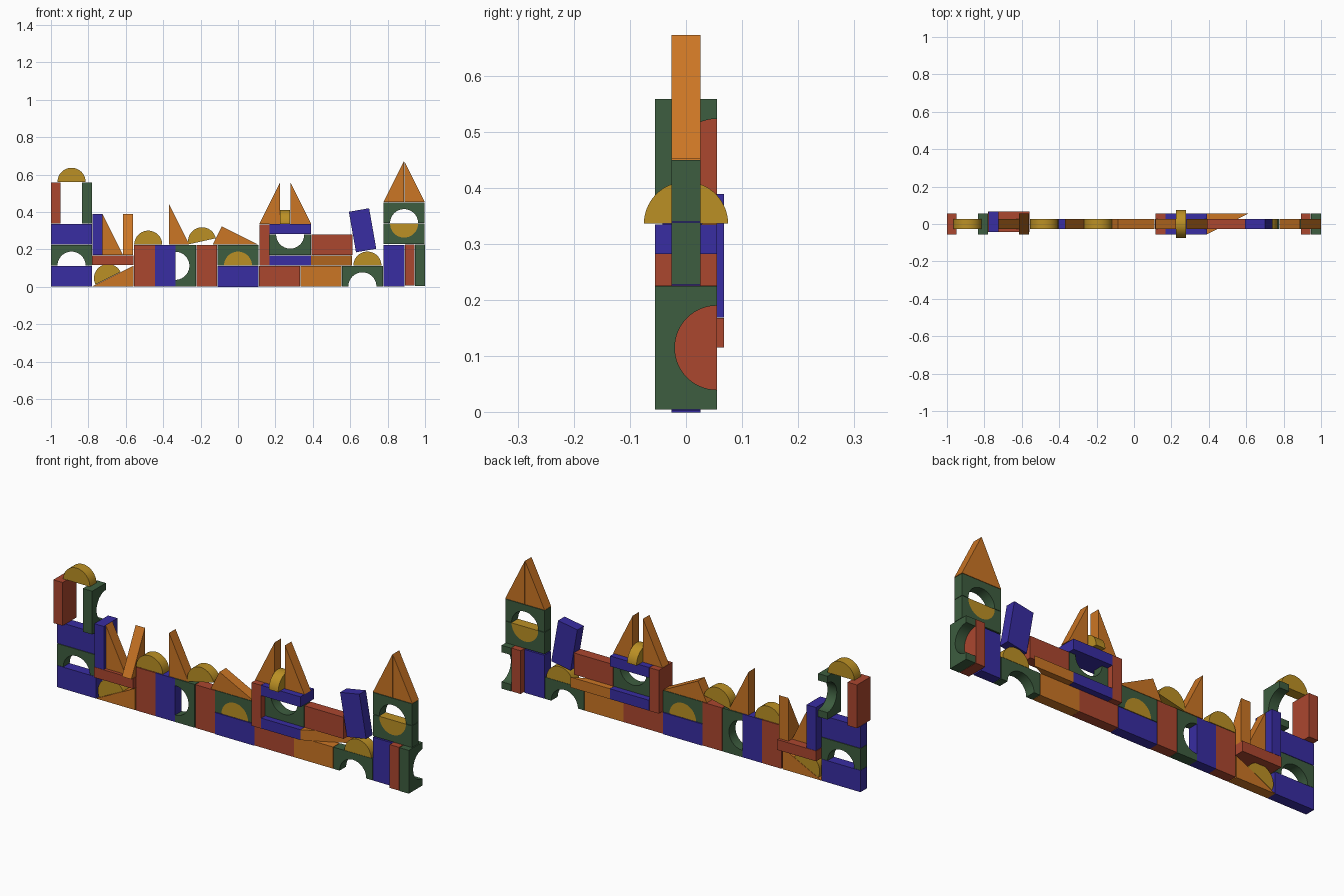
import bpy, bmesh, math
from mathutils import Matrix, Vector

if "Cube" in bpy.data.objects:
    bpy.data.objects.remove(bpy.data.objects["Cube"])


def paint(name, rgb):
    m = bpy.data.materials.new(name)
    m.use_nodes = True
    m.diffuse_color = (*rgb, 1)
    m.node_tree.nodes["Principled BSDF"].inputs["Base Color"].default_value = (*rgb, 1)
    return m


RED = paint("brick red", (0.41, 0.063, 0.028))
GREEN = paint("forest green", (0.047, 0.11, 0.05))
BLUE = paint("deep blue", (0.04, 0.026, 0.36))
ORANGE = paint("orange", (0.6, 0.18, 0.018))
GOLD = paint("gold", (0.5, 0.28, 0.018))

# Shared block sizes: long, half-long, thick, radius, and layer heights
L, H, T, R = 0.22, 0.11, 0.0525, 0.075
Z0, Z1, Z2, Z3, Z4 = 0.002, 0.113, 0.225, 0.336, 0.45


def arc(cv):
    return [(R * math.cos(math.pi * i / 28), cv + R * math.sin(math.pi * i / 28)) for i in range(29)]


# Profiles: box and arch are centred, wedge starts at its right angle, dome at its flat side
def box(w, h):
    return [(-w / 2, -h / 2), (w / 2, -h / 2), (w / 2, h / 2), (-w / 2, h / 2)]


def wedge(a, b):
    return [(0, 0), (a, 0), (0, b)]


ARCH = [(L / 2, -H / 2), (L / 2, H / 2), (-L / 2, H / 2), (-L / 2, -H / 2)] + arc(-H / 2)[::-1]
DOME = arc(0)
WIDE, TALL, BEAM = box(L, H), box(H, L), box(L, T)

# Column order: profile u, profile v, extrusion direction
PLANES = {
    "front": ((1, 0, 0), (0, 0, 1), (0, 1, 0)),
    "side": ((0, 1, 0), (0, 0, 1), (1, 0, 0)),
    "flat": ((1, 0, 0), (0, 1, 0), (0, 0, 1)),
}


def put(name, mat, profile, u, v, w=0, plane="front", angle=0, depth=T):
    """Extrude a profile and set it at u, v in its plane, turned by angle."""
    axes = [Vector(a) for a in PLANES[plane]]
    turn = Matrix.Rotation(math.radians(angle), 2)
    pts = [turn @ Vector(p) + Vector((u, v)) for p in profile]
    bm = bmesh.new()
    rings = [[bm.verts.new(axes[0] * p.x + axes[1] * p.y + axes[2] * (w + s * depth / 2)) for p in pts]
             for s in (-1, 1)]
    bm.faces.new(rings[0])
    bm.faces.new(rings[1][::-1])
    n = len(pts)
    for i in range(n):
        j = (i + 1) % n
        bm.faces.new((rings[0][i], rings[0][j], rings[1][j], rings[1][i]))
    bmesh.ops.recalc_face_normals(bm, faces=bm.faces)
    me = bpy.data.meshes.new(name)
    bm.to_mesh(me)
    bm.free()
    me.materials.append(mat)
    ob = bpy.data.objects.new(name, me)
    bpy.context.collection.objects.link(ob)
    ob.select_set(True)
    bpy.context.view_layer.objects.active = ob
    return ob


for o in bpy.context.selected_objects:
    o.select_set(False)


def mid(a):
    return a + H / 2


# Right-hand tower with the open top
X = -0.89
put("gate_base", BLUE, WIDE, X, mid(Z0))
put("gate_arch", GREEN, ARCH, X, mid(Z1))
put("gate_lintel", BLUE, WIDE, X, mid(Z2))
put("gate_pillar", RED, TALL, 0, Z3 + L / 2 + 0.002, -0.974, "side")
put("gate_arch_pillar", GREEN, ARCH, 0, Z3 + L / 2 + 0.002, -0.808, "side", 90)
put("gate_dome", GOLD, DOME, X, 0.561)

# Ramp, dome and shelf beside the tower
put("ramp", ORANGE, wedge(-L, H), -0.56, Z0)
put("ramp_dome", GOLD, DOME, -0.695, 0.046, angle=26.57)
put("shelf", RED, BEAM, -0.67, 0.142, 0.013, depth=H)
put("shelf_post", BLUE, TALL, 0.013, 0.279, -0.752, "side")
put("shelf_spire", ORANGE, wedge(H, L), -0.725, 0.169)
put("shelf_cross_spire", ORANGE, wedge(-H, L), 0.055, 0.169, -0.588, "side")

# Standing wall blocks and their toppers
put("wall_red_a", RED, TALL, -0.5, Z0 + L / 2)
put("wall_blue", BLUE, TALL, -0.39, Z0 + L / 2)
put("wall_arch", GREEN, ARCH, -0.28, Z0 + L / 2, angle=-90)
put("wall_red_b", RED, TALL, -0.167, Z0 + L / 2)
put("wall_dome", GOLD, DOME, -0.48, Z2)
put("wall_spire", ORANGE, wedge(H, L), -0.37, Z2)
put("tilted_dome", GOLD, DOME, -0.192, 0.243, angle=12.5)
put("lying_wedge", ORANGE, wedge(L, -H), -0.086, 0.323, angle=-26.57)

# Middle arch over a filled opening
put("middle_base", BLUE, WIDE, 0, mid(Z0))
put("middle_arch", GREEN, ARCH, 0, mid(Z1))
put("middle_dome", GOLD, DOME, 0, Z1)

# Keep: base course, sideways pillar, cradle and twin spires
put("keep_base", RED, WIDE, 0.222, mid(Z0))
put("base_wedge_lower", ORANGE, wedge(-L, H), 0.553, Z0)
put("base_wedge_upper", ORANGE, wedge(L, -H), 0.333, Z0 + H)
put("keep_pillar", RED, TALL, 0, Z1 + L / 2 + 0.001, 0.141, "side")
put("keep_floor", BLUE, BEAM, 0.279, 0.141, depth=H)
put("keep_cradle", GREEN, ARCH, 0.279, 0.224, angle=180)
put("keep_roof", BLUE, BEAM, 0.279, 0.308, depth=H)
put("keep_dome", GOLD, DOME, 0, Z3, 0.252, "side")
put("keep_spire_left", ORANGE, wedge(-H, L), 0.224, Z3)
put("keep_spire_right", ORANGE, wedge(H, L), 0.282, Z3)

# Side wing next to the keep
put("wing_wedge", ORANGE, wedge(L, -H), 0.39, 0.055, 0.141, "flat")
put("wing_block", RED, WIDE, 0.502, 0.224)
put("bridge_arch", GREEN, ARCH, 0.665, mid(Z0))
put("bridge_dome", GOLD, DOME, 0.692, Z1)
put("leaning_block", BLUE, TALL, 0.666, 0.302, angle=10)

# Tall tower with round window and pointed roof
X = 0.888
put("tower_base_blue", BLUE, TALL, 0.834, Z0 + L / 2)
put("tower_base_red", RED, TALL, 0, Z0 + L / 2 + 0.004, 0.918, "side")
put("tower_base_arch", GREEN, ARCH, 0, Z0 + L / 2 + 0.003, 0.973, "side", 90)
put("tower_window_lower", GREEN, ARCH, X, 0.283, angle=180)
put("tower_window_upper", GREEN, ARCH, X, 0.395)
put("tower_window_dome", GOLD, DOME, X, 0.338, angle=180)
for side, s in (("left", 1), ("right", -1)):
    put("tower_roof_" + side, ORANGE, wedge(s * H, L), X + s * 0.001, 0.452)

# Sit the lowest blocks on the ground and soften only the round faces
for o in bpy.context.selected_objects:
    o.location.z = -0.002 if o.name.startswith("middle_base") else 0
bpy.ops.object.shade_smooth_by_angle(angle=math.radians(30))
